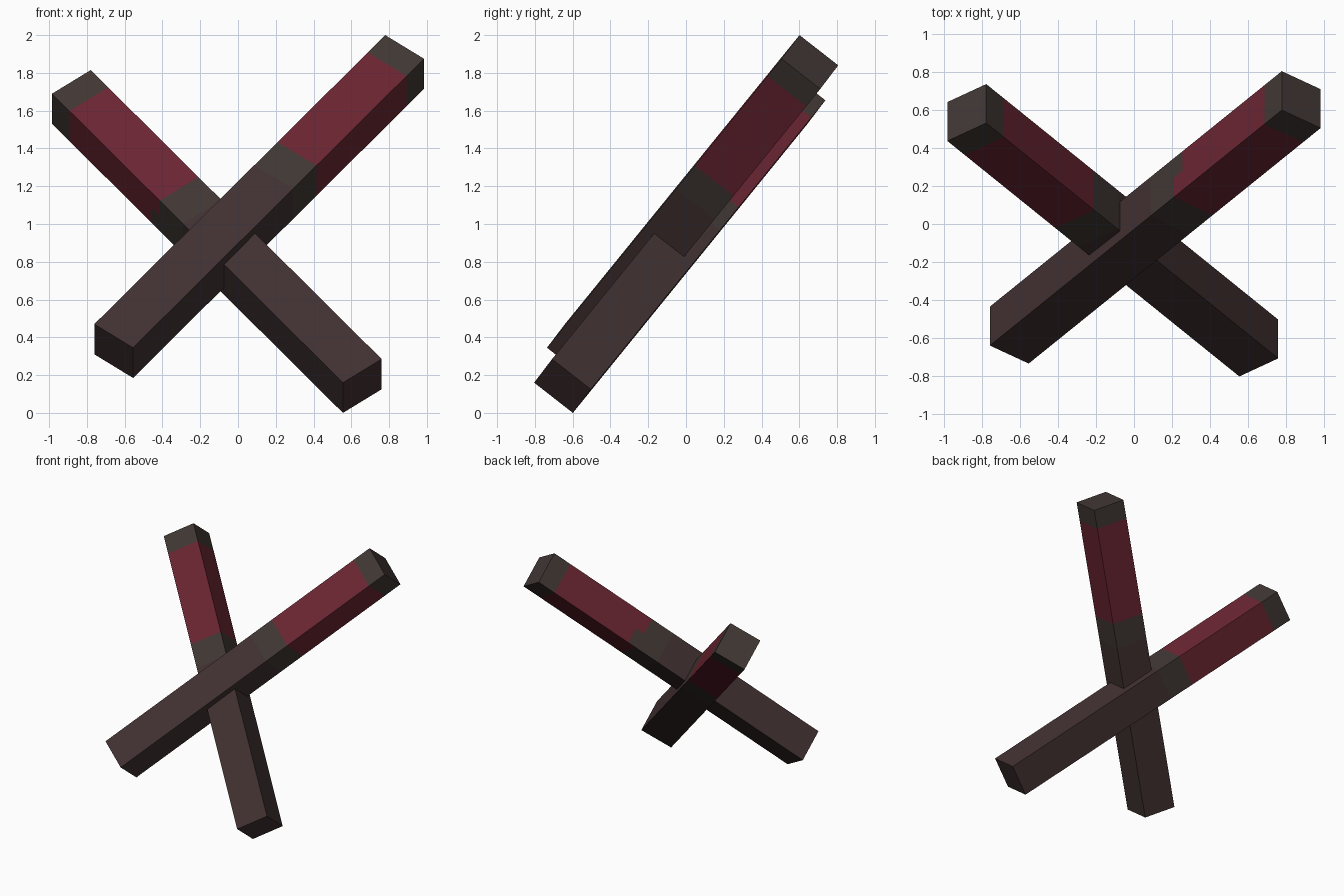
import bpy, bmesh
from mathutils import Matrix, Vector

if "Cube" in bpy.data.objects:
    bpy.data.objects.remove(bpy.data.objects["Cube"], do_unlink=True)


def material(name, rgb):
    mat = bpy.data.materials.new(name)
    mat.use_nodes = True
    mat.diffuse_color = (*rgb, 1)
    mat.node_tree.nodes["Principled BSDF"].inputs["Base Color"].default_value = (*rgb, 1)
    return mat


MATS = [material("dark_brown", (0.054, 0.031, 0.031)),
        material("charcoal", (0.053, 0.039, 0.035)),
        material("deep_red", (0.147, 0.019, 0.032))]

# Heights along a bar (0 = foot, 1 = tip) where the colour changes
GREY_START, RED_START, NOTCH_END, RED_END = 0.55, 0.63, 0.66, 0.94
NOTCH_DEPTH = 0.5


def bar(name, centre, side):
    """Square bar leaning back; side sets which way it leans in x."""
    across = Vector((side * 0.205, -0.095, -0.125))
    depth = Vector((0, 0.205, -0.16))
    length = Vector((side * 1.54, 1.242, 1.53))
    bm = bmesh.new()
    bmesh.ops.create_cube(bm, size=1)

    # Cut the colour borders into the unit cube
    cuts = [((0, 0, t - 0.5), (0, 0, 1))
            for t in (GREY_START, RED_START, NOTCH_END, RED_END)]
    cuts.append(((0, NOTCH_DEPTH - 0.5, 0), (0, 1, 0)))
    for point, normal in cuts:
        bmesh.ops.bisect_plane(bm, geom=bm.verts[:] + bm.edges[:] + bm.faces[:],
                               plane_co=point, plane_no=normal)

    # Red band with a notch in the side that faces -x
    for f in bm.faces:
        c = f.calc_center_median()
        t = c.z + 0.5
        notch = c.x * side < -0.49 and c.y + 0.5 > NOTCH_DEPTH and t < NOTCH_END
        if RED_START < t < RED_END and not notch:
            f.material_index = 2
        elif t > GREY_START:
            f.material_index = 1

    # Stretch and lean the cube into place
    frame = Matrix((across, depth, length)).transposed().to_4x4()
    bm.transform(Matrix.Translation(centre) @ frame)
    bmesh.ops.recalc_face_normals(bm, faces=bm.faces[:])
    mesh = bpy.data.meshes.new(name)
    bm.to_mesh(mesh)
    bm.free()
    for m in MATS:
        mesh.materials.append(m)
    bpy.context.collection.objects.link(bpy.data.objects.new(name, mesh))


bar("right_leaning_bar", (0.112, 0.035, 1.0925), 1)
bar("left_leaning_bar", (-0.112, -0.033, 0.9075), -1)
